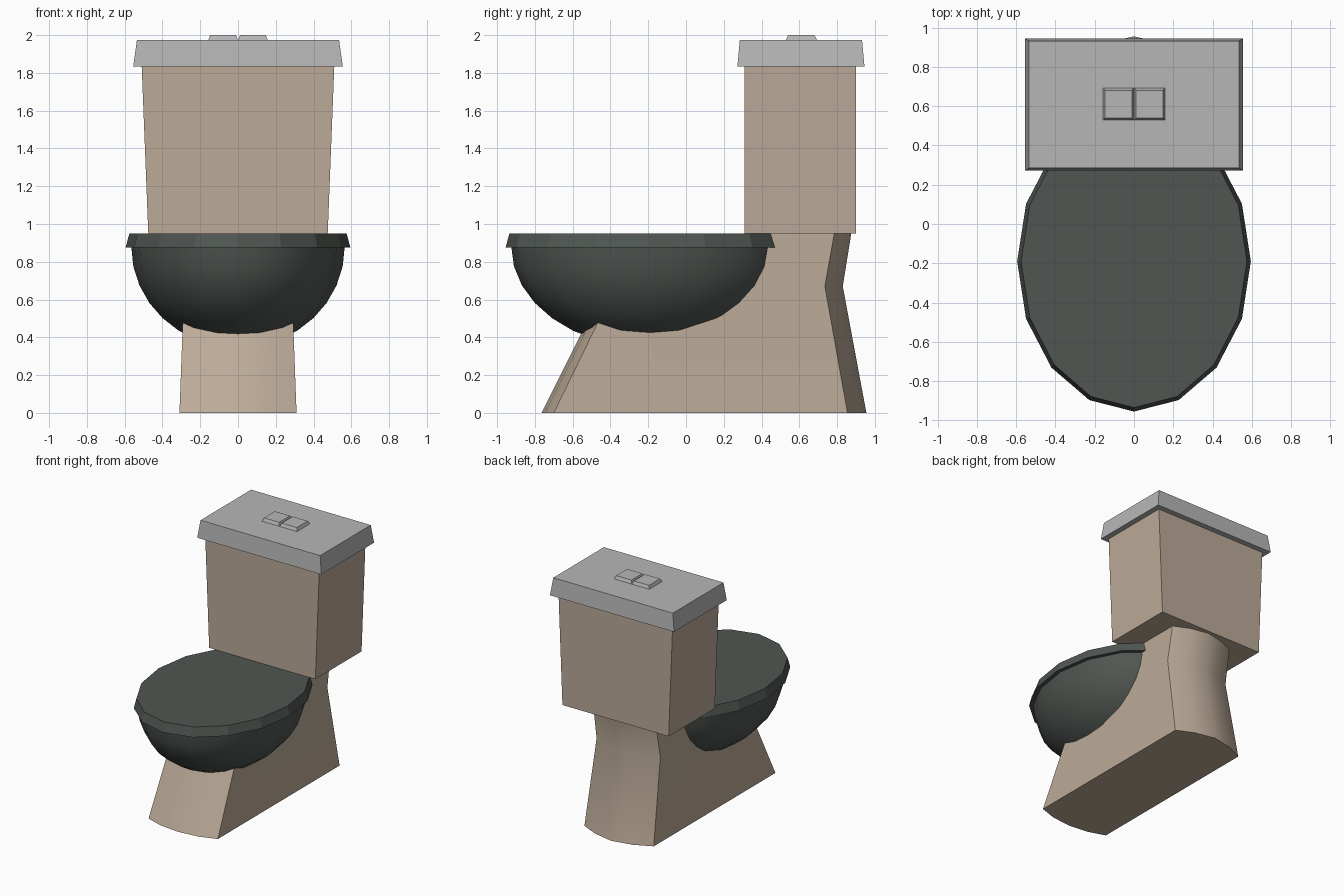
import bpy, bmesh, math

if "Cube" in bpy.data.objects:
    bpy.data.objects.remove(bpy.data.objects["Cube"])


def material(name, rgb):
    m = bpy.data.materials.new(name)
    m.diffuse_color = (*rgb, 1)
    m.use_nodes = True
    m.node_tree.nodes["Principled BSDF"].inputs["Base Color"].default_value = m.diffuse_color
    return m


TAN = material("warm tan", (0.50, 0.405, 0.315))
GREY = material("light grey", (0.47, 0.47, 0.475))
DARK = material("dark grey green", (0.080, 0.094, 0.084))


def loft(name, rings, mat, smooth=False):
    """Skin a stack of equal-length rings and cap both ends."""
    bm = bmesh.new()
    loops = [[bm.verts.new(p) for p in ring] for ring in rings]
    n = len(loops[0])
    for a, b in zip(loops, loops[1:]):
        for i in range(n):
            j = (i + 1) % n
            bm.faces.new((a[i], a[j], b[j], b[i]))
    bm.faces.new(loops[0][::-1])
    bm.faces.new(loops[-1])
    bmesh.ops.recalc_face_normals(bm, faces=bm.faces)
    me = bpy.data.meshes.new(name)
    bm.to_mesh(me)
    bm.free()
    me.materials.append(mat)
    ob = bpy.data.objects.new(name, me)
    bpy.context.collection.objects.link(ob)
    if smooth:
        bpy.ops.object.select_all(action='DESELECT')
        ob.select_set(True)
        bpy.context.view_layer.objects.active = ob
        bpy.ops.object.shade_smooth_by_angle(angle=math.radians(30))
    return ob


def rect(x0, x1, y0, y1, z):
    return [(x0, y0, z), (x1, y0, z), (x1, y1, z), (x0, y1, z)]


def oval(rx, ry, z, n=16, cy=-0.19):
    return [(rx * math.cos(2 * math.pi * i / n),
             cy + ry * math.sin(2 * math.pi * i / n), z) for i in range(n)]


def foot(w, front, front_corner, back_corner, back, z):
    """Straight-sided outline with bowed front and back."""
    f = front + (front_corner - front) * 0.28
    b = back + (back_corner - back) * 0.35
    h = w * 0.55
    return [(0, front, z), (h, f, z), (w, front_corner, z), (w, back_corner, z),
            (h, b, z), (0, back, z), (-h, b, z), (-w, back_corner, z),
            (-w, front_corner, z), (-h, f, z)]


# Pedestal: leaning foot narrowing to the neck under the tank
loft("pedestal", [
    foot(0.31, -0.765, -0.70, 0.855, 0.955, 0.0),
    foot(0.285, -0.43, -0.373, 0.735, 0.83, 0.67),
    foot(0.28, 0.33, 0.37, 0.785, 0.875, 0.95)], TAN, True)

# Bowl: lower half of an ellipsoid
rings = []
for k in range(8):
    a = math.radians(11.25 * k)
    c = math.cos(a)
    rings.append(oval(0.565 * c, 0.735 * c, 0.88 - 0.535 * math.sin(a)))
rings.append(oval(0.004, 0.005, 0.345))
loft("bowl", rings, DARK, True)

# Closed seat on the bowl
loft("seat", [oval(0.595, 0.765, 0.875), oval(0.575, 0.745, 0.95)], DARK)

# Tank and its lid
loft("tank", [rect(-0.475, 0.475, 0.31, 0.90, 0.95),
              rect(-0.51, 0.51, 0.31, 0.90, 1.84)], TAN)
loft("tank_lid", [rect(-0.555, 0.555, 0.272, 0.945, 1.833),
                  rect(-0.535, 0.535, 0.285, 0.932, 1.975)], GREY)

# Two flush buttons
for side, x in (("left", -0.079), ("right", 0.079)):
    loft("flush_button_" + side, [
        rect(x - 0.079, x + 0.079, 0.528, 0.694, 1.972),
        rect(x - 0.068, x + 0.068, 0.541, 0.681, 2.0)], GREY)
